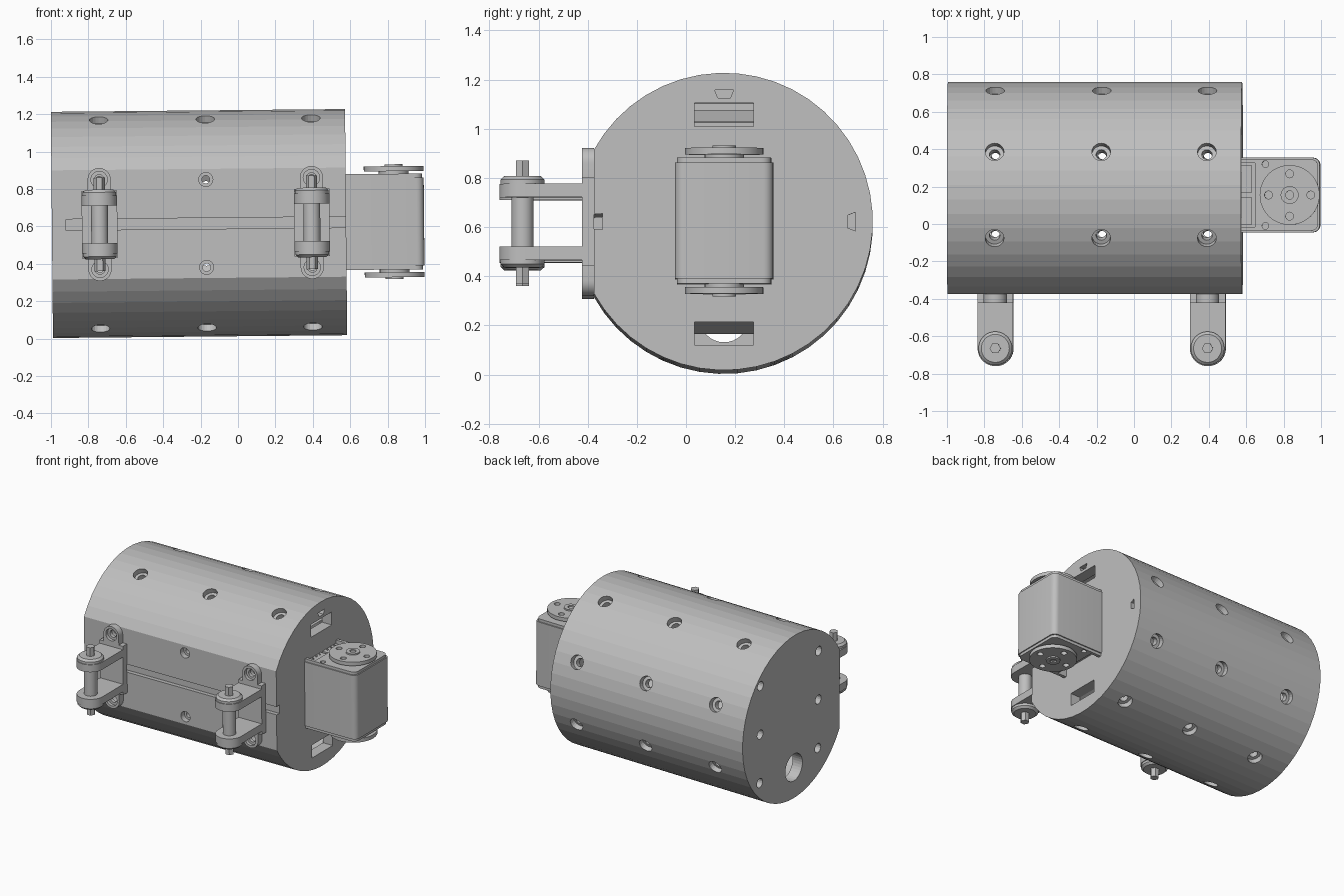
import bpy, bmesh
from math import pi, cos, sin, acos
from mathutils import Matrix

if "Cube" in bpy.data.objects:
    bpy.data.objects.remove(bpy.data.objects["Cube"])

# Everything is built around the drum axis, then moved and tilted slightly
PLACE = Matrix.Translation((0, 0.155, 0.617)) @ Matrix.Rotation(-0.0095, 4, 'Y')

grey = bpy.data.materials.new("light_grey")
grey.use_nodes = True
grey.diffuse_color = (0.52, 0.52, 0.52, 1)
grey.node_tree.nodes["Principled BSDF"].inputs["Base Color"].default_value = grey.diffuse_color


def arc(cx, cy, r, a0=0, a1=2 * pi, n=24):
    full = abs(a1 - a0 - 2 * pi) < 1e-6
    steps = n if full else n - 1
    return [(cx + r * cos(a0 + (a1 - a0) * i / steps),
             cy + r * sin(a0 + (a1 - a0) * i / steps)) for i in range(n)]


def rect(x0, x1, y0, y1):
    return [(x0, y0), (x1, y0), (x1, y1), (x0, y1)]


def prism(bm, pts, axis, lo, hi):
    """Extrude a flat outline along an axis."""
    def at(p, t):
        return {'x': (t, p[0], p[1]), 'y': (p[0], t, p[1]), 'z': (p[0], p[1], t)}[axis]
    a = [bm.verts.new(at(p, lo)) for p in pts]
    b = [bm.verts.new(at(p, hi)) for p in pts]
    n = len(pts)
    faces = [bm.faces.new(a), bm.faces.new(b)]
    for i in range(n):
        j = (i + 1) % n
        faces.append(bm.faces.new((a[i], a[j], b[j], b[i])))
    bmesh.ops.recalc_face_normals(bm, faces=faces)


def make(name, bm, smooth=False):
    me = bpy.data.meshes.new(name)
    bm.to_mesh(me)
    bm.free()
    me.materials.append(grey)
    ob = bpy.data.objects.new(name, me)
    bpy.context.scene.collection.objects.link(ob)
    if smooth:
        smooth_sharp(ob)
    return ob


def smooth_sharp(ob):
    bpy.ops.object.select_all(action='DESELECT')
    ob.select_set(True)
    bpy.context.view_layer.objects.active = ob
    bpy.ops.object.shade_smooth_by_angle(angle=0.5)


def cut(ob, bm):
    """Subtract the solids in bm from ob and bake the result."""
    cutter = make("cutter", bm)
    cutter.hide_render = True
    mod = ob.modifiers.new("cut", 'BOOLEAN')
    mod.operation = 'DIFFERENCE'
    mod.solver = 'EXACT'
    mod.object = cutter
    dg = bpy.context.evaluated_depsgraph_get()
    me = bpy.data.meshes.new_from_object(ob.evaluated_get(dg))
    ob.modifiers.clear()
    ob.data = me
    bpy.data.objects.remove(cutter)


# Drum: hollow cylinder with one flat side
R, FLAT, WALL = 0.605, 0.53, 0.08
LEFT, RIGHT = -0.995, 0.578


def drum_outline(r, flat):
    a = pi - acos(flat / r)
    return arc(0, 0, r, -a, a, 42)


bm = bmesh.new()
prism(bm, drum_outline(R, FLAT), 'x', LEFT, RIGHT)
drum = make("drum", bm)
bm = bmesh.new()
prism(bm, drum_outline(R - WALL, FLAT - WALL), 'x', LEFT + WALL, RIGHT - WALL)
cut(drum, bm)

BOLT_X = (-0.74, -0.17, 0.395)


def bolt_holes(bm, r, depth):
    for x in BOLT_X:
        for k in range(6):
            a = -pi / 2 + pi / 8 + pi / 4 * (k + 0.0)
            # sweep from below, round the back, to the top
            a = -pi * 5 / 8 + k * pi / 4
            m = Matrix.Rotation(a, 4, 'X') @ Matrix.Translation((x, R - depth + 0.1, 0)) \
                @ Matrix.Rotation(pi / 2, 4, 'X')
            bmesh.ops.create_cone(bm, cap_ends=True, segments=20, radius1=r, radius2=r,
                                  depth=0.2, matrix=m)
        for z in (-0.235, 0.235):
            prism(bm, arc(x, z, r * 0.75, n=20), 'y', -FLAT - 0.1, -FLAT + depth)


# Counterbores, front groove, end slots and key pockets
bm = bmesh.new()
bolt_holes(bm, 0.05, 0.04)
prism(bm, [(-0.56, -0.027), (-0.56, 0.027), (-0.495, 0.032), (-0.495, -0.032)],
      'x', -0.92, RIGHT + 0.1)
for z0, z1 in ((0.387, 0.482), (-0.503, -0.408)):
    prism(bm, rect(-0.12, 0.12, z0, z1), 'x', RIGHT - 0.12, RIGHT + 0.1)
key = [(0.502, -0.025), (0.535, -0.038), (0.535, 0.038), (0.502, 0.025)]
prism(bm, key, 'x', RIGHT - 0.05, RIGHT + 0.1)
prism(bm, [(b, a) for a, b in key], 'x', RIGHT - 0.05, RIGHT + 0.1)
# Cable hole and screw holes in the other end
prism(bm, arc(0, -0.377, 0.1, n=32), 'x', LEFT - 0.1, LEFT + 0.12)
for y in (-0.28, 0.4):
    for z in (-0.34, 0.02, 0.38):
        prism(bm, arc(y, z, 0.034, n=16), 'x', LEFT - 0.1, LEFT + 0.06)
cut(drum, bm)
bm = bmesh.new()
bolt_holes(bm, 0.028, 0.11)
cut(drum, bm)

# Sloped ledges behind the slots
bm = bmesh.new()
for s in (-1, 1):
    prism(bm, [(0.5, s * 0.405), (0.38, s * 0.455), (0.38, s * 0.405)], 'y', -0.14, 0.14)
make("slot_ledges", bm)


# Hinge brackets on the flat side
for side, cx in (("right", BOLT_X[0]), ("left", BOLT_X[2])):
    bm = bmesh.new()
    outline = [(cx + 0.095, -0.18), (cx + 0.095, 0.18), (cx + 0.062, 0.18)]
    outline += arc(cx, 0.24, 0.062, 0, pi, 16)
    outline += [(cx - 0.062, 0.18), (cx - 0.095, 0.18), (cx - 0.095, -0.18), (cx - 0.062, -0.18)]
    outline += arc(cx, -0.24, 0.062, pi, 2 * pi, 16) + [(cx + 0.062, -0.18)]
    prism(bm, outline, 'y', -0.578, -FLAT)
    base = make(side + "_bracket_base", bm)
    for r, deep in ((0.044, -0.555), (0.026, -0.5)):
        bm = bmesh.new()
        for z in (-0.24, 0.24):
            prism(bm, arc(cx, z, r), 'y', -0.7, deep)
        cut(base, bm)
    smooth_sharp(base)

    bm = bmesh.new()
    lug = [(cx + 0.095, -0.57)] + [(cx - 0.095, -0.57)] + arc(cx, -0.82, 0.095, pi, 2 * pi, 20)
    for s in (-1, 1):
        prism(bm, lug, 'z', *sorted((s * 0.1, s * 0.155)))
    make(side + "_bracket_arms", bm, True)

    bm = bmesh.new()
    prism(bm, arc(cx, -0.82, 0.045), 'z', -0.12, 0.12)
    make(side + "_hinge_pin", bm, True)

    bm = bmesh.new()
    for s in (-1, 1):
        prism(bm, arc(cx, -0.82, 0.09, n=32), 'z', *sorted((s * 0.15, s * 0.172)))
        lo, hi = (0.09, 0.075) if s > 0 else (0.075, 0.09)
        bmesh.ops.create_cone(bm, cap_ends=True, segments=32, radius1=lo, radius2=hi, depth=0.014,
                              matrix=Matrix.Translation((cx, -0.82, s * 0.179)))
    heads = make(side + "_pin_heads", bm)
    bm = bmesh.new()
    for s in (-1, 1):
        prism(bm, arc(cx, -0.82, 0.03, n=6), 'z', *sorted((s * 0.174, s * 0.25)))
    cut(heads, bm)
    smooth_sharp(heads)


# Motor case with stepped lids
def case_outline(g):
    x, y, c = 0.995 - g, 0.2 - g, 0.04
    return [(0.57, -y), (x - c, -y)] + arc(x - c, -y + c, c, -pi / 2, 0, 6) \
        + arc(x - c, y - c, c, 0, pi / 2, 6) + [(0.57, y)]


bm = bmesh.new()
prism(bm, case_outline(0), 'z', -0.236, 0.236)
case = make("motor_case", bm)
bm = bmesh.new()
prism(bm, case_outline(0.008), 'z', -0.256, -0.236)
prism(bm, case_outline(0.008), 'z', 0.236, 0.256)
lids = make("motor_lids", bm)
for part in (case, lids):
    bm = bmesh.new()
    for s in (-1, 1):
        prism(bm, rect(0.5, 0.65, -0.17, 0.17), 'z', *sorted((s * 0.2, s * 0.3)))
        for y in (-0.165, 0.165):
            prism(bm, arc(0.705, y, 0.018, n=12), 'z', *sorted((s * 0.225, s * 0.3)))
    cut(part, bm)
    smooth_sharp(part)

# Connector sockets with pins in the case recess
bm = bmesh.new()
for y in (-0.085, 0.085):
    prism(bm, rect(0.575, 0.63, y - 0.075, y + 0.075), 'z', 0.195, 0.235)
    for i in range(3):
        prism(bm, arc(0.595, y + (i - 1) * 0.04, 0.006, n=8), 'z', 0.23, 0.242)
make("motor_connectors", bm)

# Round output horns above and below
for name, s in (("top_horn", 1), ("bottom_horn", -1)):
    bm = bmesh.new()
    prism(bm, arc(0.835, 0, 0.16, n=48), 'z', *sorted((s * 0.27, s * 0.297)))
    horn = make(name, bm)
    bm = bmesh.new()
    for k in range(4):
        a = k * pi / 2
        prism(bm, arc(0.835 + 0.113 * cos(a), 0.113 * sin(a), 0.021, n=16), 'z',
              *sorted((s * 0.26, s * 0.35)))
    cut(horn, bm)
    smooth_sharp(horn)
    bm = bmesh.new()
    prism(bm, arc(0.835, 0, 0.08), 'z', *sorted((s * 0.25, s * 0.272)))
    make(name + "_neck", bm, True)
    bm = bmesh.new()
    prism(bm, arc(0.835, 0, 0.048), 'z', *sorted((s * 0.29, s * 0.307)))
    hub = make(name + "_hub", bm)
    bm = bmesh.new()
    prism(bm, arc(0.835, 0, 0.022, n=16), 'z', *sorted((s * 0.297, s * 0.35)))
    cut(hub, bm)
    smooth_sharp(hub)

for ob in bpy.context.scene.objects:
    if ob.type == 'MESH' and ob.data.materials and ob.data.materials[0] == grey:
        ob.data.transform(PLACE)
